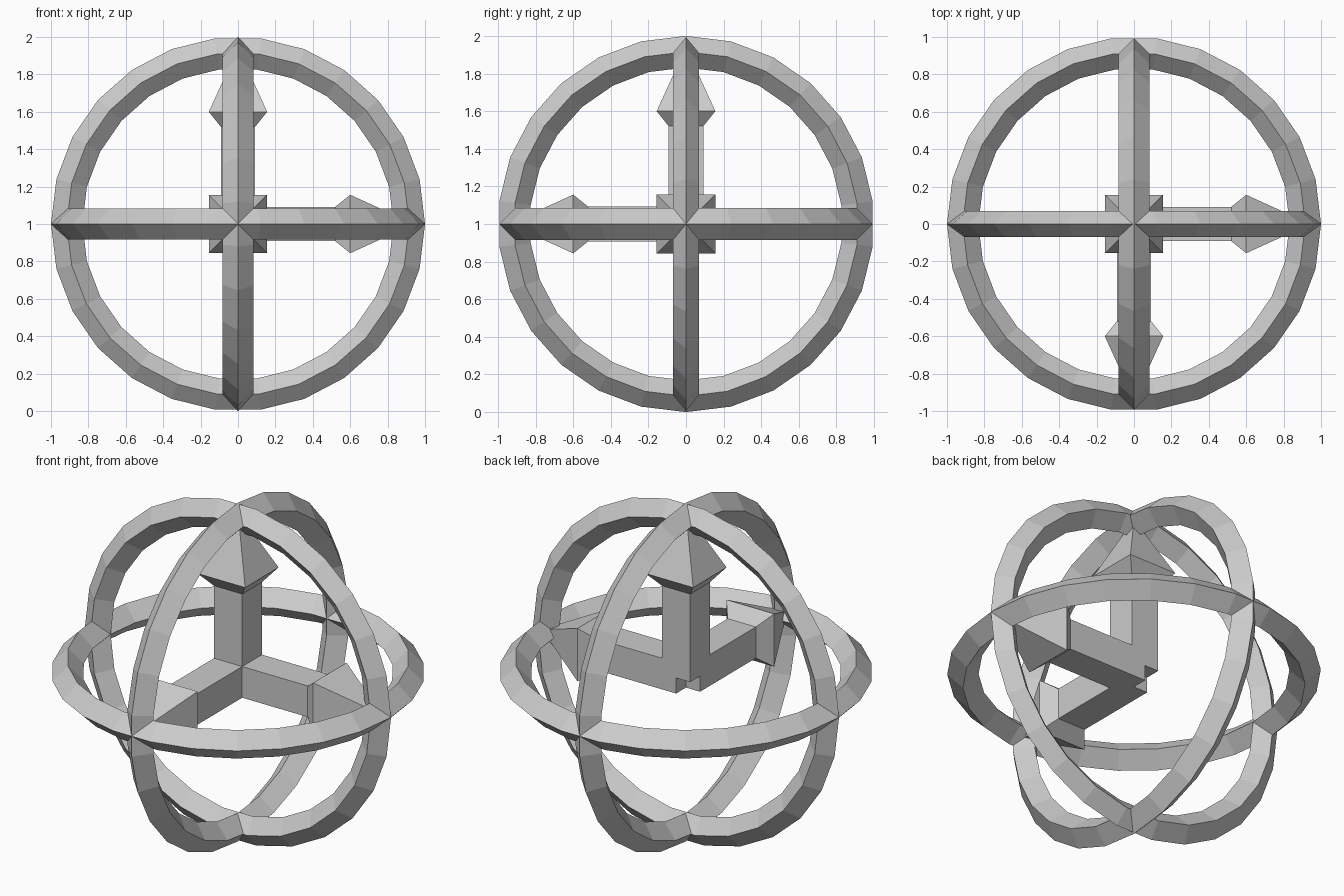
import bpy, bmesh, math
from mathutils import Vector, Matrix

if "Cube" in bpy.data.objects:
    bpy.data.objects.remove(bpy.data.objects["Cube"])

CENTRE = Vector((0, 0, 1))
X, Y, Z = Vector((1, 0, 0)), Vector((0, 1, 0)), Vector((0, 0, 1))


def loft(name, loops, closed=False):
    """Skin four-point loops; a closed loft joins its end to its start."""
    bm = bmesh.new()
    rows = [[bm.verts.new(p) for p in loop] for loop in loops]
    pairs = list(zip(rows, rows[1:] + rows[:1] if closed else rows[1:]))
    for a, b in pairs:
        for i in range(4):
            j = (i + 1) % 4
            bm.faces.new((a[i], a[j], b[j], b[i]))
    if not closed:
        bm.faces.new(rows[0])
        bm.faces.new(rows[-1])
    bmesh.ops.remove_doubles(bm, verts=bm.verts, dist=1e-5)
    bmesh.ops.recalc_face_normals(bm, faces=bm.faces)
    mesh = bpy.data.meshes.new(name)
    bm.to_mesh(mesh)
    bm.free()
    obj = bpy.data.objects.new(name, mesh)
    bpy.context.collection.objects.link(obj)
    return obj


def ring(name, u, v, half_width, sides=26, major=0.916, minor=0.084):
    """Ring of diamond section in the plane of u and v."""
    axis = u.cross(v)
    loops = []
    for k in range(sides):
        t = 2 * math.pi * k / sides
        d = u * math.cos(t) + v * math.sin(t)
        loops.append([CENTRE + d * r + axis * h for r, h in
                      ((major + minor, 0), (major, half_width),
                       (major - minor, 0), (major, -half_width))])
    loft(name, loops, closed=True)


def arrow(name, d):
    """Square shaft with a pyramid head pointing along d."""
    a = Vector((d.y, d.z, d.x))
    b = d.cross(a)
    profile = ((0, 0.092), (0.52, 0.092), (0.6, 0.156), (0.94, 0.001))
    loops = [[CENTRE + d * s + a * w * i + b * w * j
              for i, j in ((1, 1), (-1, 1), (-1, -1), (1, -1))]
             for s, w in profile]
    loft(name, loops)


# Three crossing rings
ring("horizontal_ring", X, Y, 0.084)
ring("front_ring", X, Z, 0.07)
ring("side_ring", Z, Y, 0.084)

# Three axis arrows meeting at the centre
arrow("up_arrow", Z)
arrow("right_arrow", X)
arrow("front_arrow", -Y)
